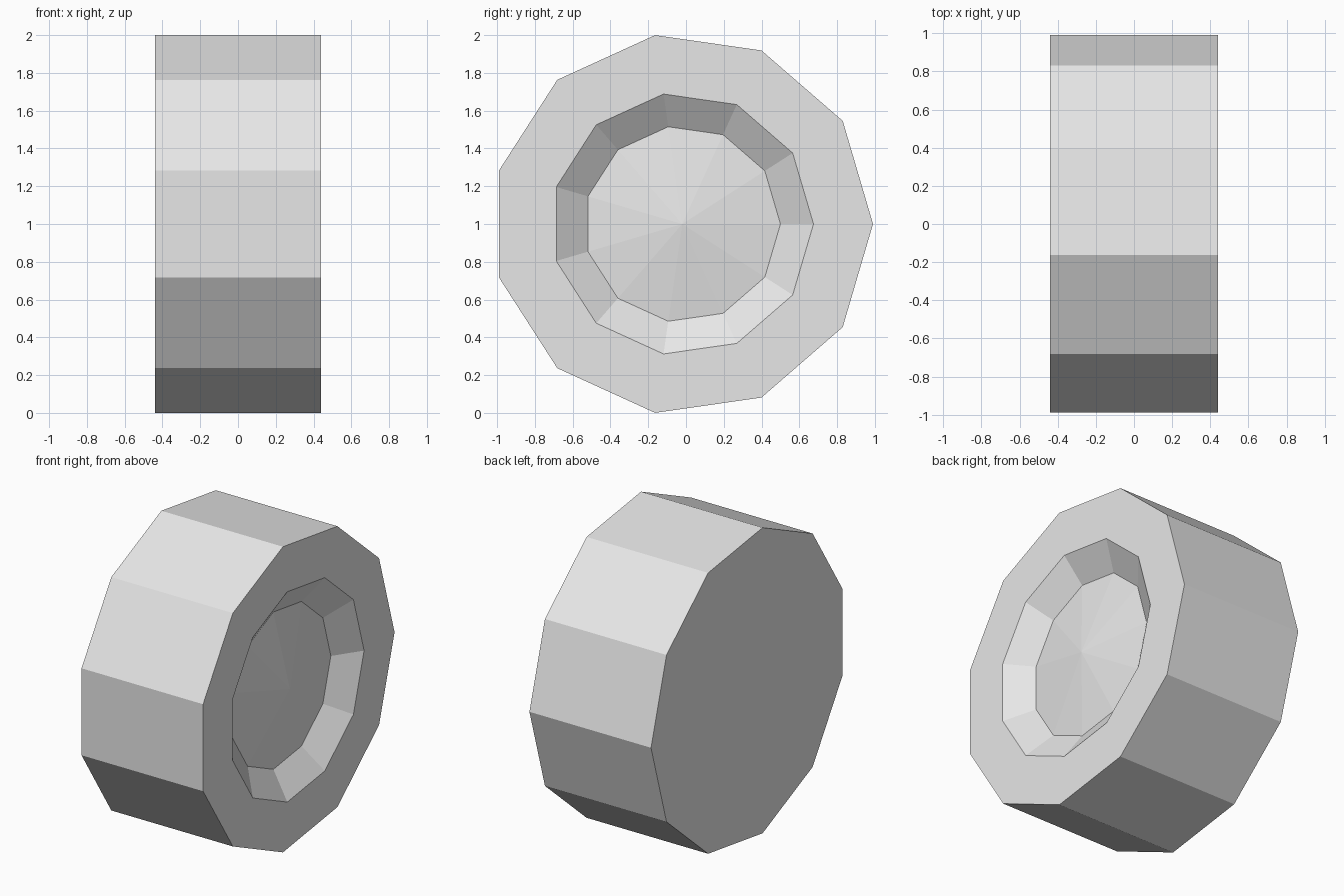
import bpy, bmesh, math

old = bpy.data.objects.get("Cube")
if old:
    bpy.data.objects.remove(old, do_unlink=True)

SIDES = 11
CENTRE_Y = -0.02
CENTRE_Z = 1.0

# One plain grey for the whole wheel
grey = bpy.data.materials.new("light grey")
grey.use_nodes = True
colour = (0.8, 0.8, 0.8, 1.0)
grey.diffuse_color = colour
grey.node_tree.nodes["Principled BSDF"].inputs["Base Color"].default_value = colour

bm = bmesh.new()


def ring(x, radius):
    """Polygon ring around the axle, with a corner pointing to the back."""
    step = 2 * math.pi / SIDES
    return [bm.verts.new((x, CENTRE_Y + radius * math.cos(i * step),
                          CENTRE_Z + radius * math.sin(i * step)))
            for i in range(SIDES)]


def bridge(a, b):
    for i in range(SIDES):
        j = (i + 1) % SIDES
        bm.faces.new((a[i], a[j], b[j], b[i]))


# Profile from the flat inner side, over the tread, to the sunken hub edge
profile = [(-0.44, 1.01), (0.44, 1.01), (0.44, 0.695), (0.322, 0.52)]
rings = [ring(x, r) for x, r in profile]
for a, b in zip(rings, rings[1:]):
    bridge(a, b)

# Flat inner side
bm.faces.new(rings[0])

# Shallow cone hub bulging outward
apex = bm.verts.new((0.39, CENTRE_Y, CENTRE_Z))
for i in range(SIDES):
    bm.faces.new((rings[-1][i], rings[-1][(i + 1) % SIDES], apex))

bmesh.ops.recalc_face_normals(bm, faces=bm.faces)
mesh = bpy.data.meshes.new("wheel")
bm.to_mesh(mesh)
bm.free()
mesh.materials.append(grey)
wheel = bpy.data.objects.new("wheel", mesh)
bpy.context.scene.collection.objects.link(wheel)
